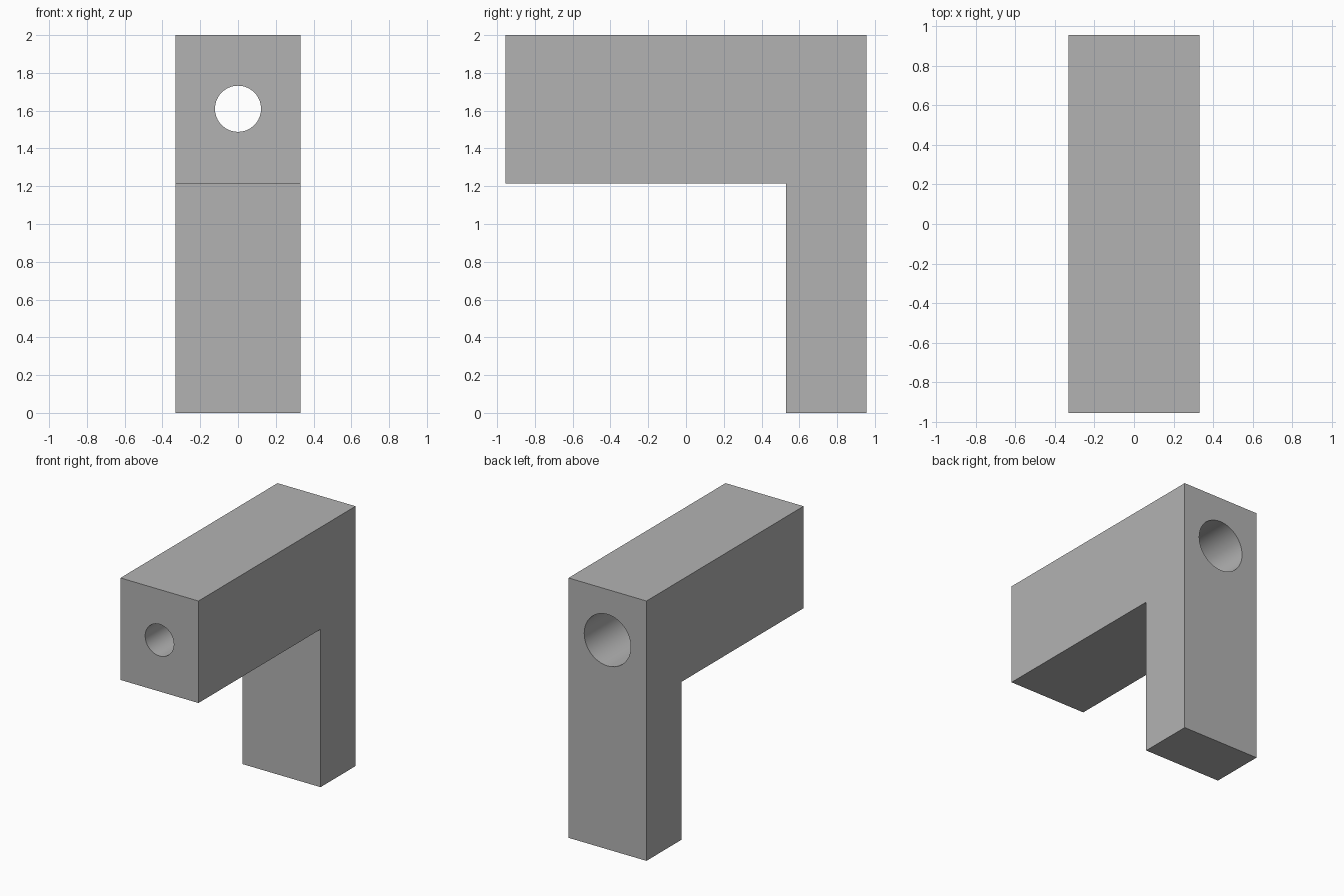
import bpy, bmesh, math

cube = bpy.data.objects.get("Cube")
if cube:
    bpy.data.objects.remove(cube, do_unlink=True)

HALF_WIDTH = 0.332
FRONT, BACK = -0.955, 0.955
BORE_Z = 1.61
SMALL_RADIUS, LARGE_RADIUS = 0.122, 0.198
STEP_Y = 0.0
SIDES = 64

grey = bpy.data.materials.new("mid_grey")
grey.use_nodes = True
colour = (0.45, 0.45, 0.45, 1)
grey.diffuse_color = colour
grey.node_tree.nodes["Principled BSDF"].inputs["Base Color"].default_value = colour


def make_object(name, bm):
    bmesh.ops.recalc_face_normals(bm, faces=bm.faces)
    mesh = bpy.data.meshes.new(name)
    bm.to_mesh(mesh)
    bm.free()
    mesh.materials.append(grey)
    obj = bpy.data.objects.new(name, mesh)
    bpy.context.collection.objects.link(obj)
    return obj


# Bracket body: side profile (y, z) extruded across the width
profile = [(FRONT, 2), (FRONT, 1.215), (0.53, 1.215), (0.53, 0), (BACK, 0), (BACK, 2)]
bm = bmesh.new()
face = bm.faces.new([bm.verts.new((-HALF_WIDTH, y, z)) for y, z in profile])
side = bmesh.ops.extrude_face_region(bm, geom=[face])
new_verts = [g for g in side["geom"] if isinstance(g, bmesh.types.BMVert)]
bmesh.ops.translate(bm, verts=new_verts, vec=(2 * HALF_WIDTH, 0, 0))
bracket = make_object("bracket_body", bm)

# Stepped bore: lathe profile (radius, y) around the long axis
rings = [(SMALL_RADIUS, FRONT - 0.1), (SMALL_RADIUS, STEP_Y),
         (LARGE_RADIUS, STEP_Y), (LARGE_RADIUS, BACK + 0.1)]
bm = bmesh.new()
loops = []
for radius, y in rings:
    angles = [math.tau * i / SIDES for i in range(SIDES)]
    loops.append([bm.verts.new((radius * math.cos(a), y, BORE_Z + radius * math.sin(a)))
                  for a in angles])
for a, b in zip(loops, loops[1:]):
    for i in range(SIDES):
        j = (i + 1) % SIDES
        bm.faces.new((a[i], a[j], b[j], b[i]))
bm.faces.new(loops[0])
bm.faces.new(loops[-1])
cutter = make_object("bore_cutter", bm)
cutter.hide_render = True

# Cut the bore, then discard the cutter
bpy.ops.object.select_all(action="DESELECT")
bracket.select_set(True)
bpy.context.view_layer.objects.active = bracket
cut = bracket.modifiers.new("bore", "BOOLEAN")
cut.operation = "DIFFERENCE"
cut.solver = "EXACT"
cut.object = cutter
bpy.ops.object.modifier_apply(modifier=cut.name)
bpy.data.objects.remove(cutter, do_unlink=True)
bpy.ops.object.shade_smooth_by_angle(angle=math.radians(30))
